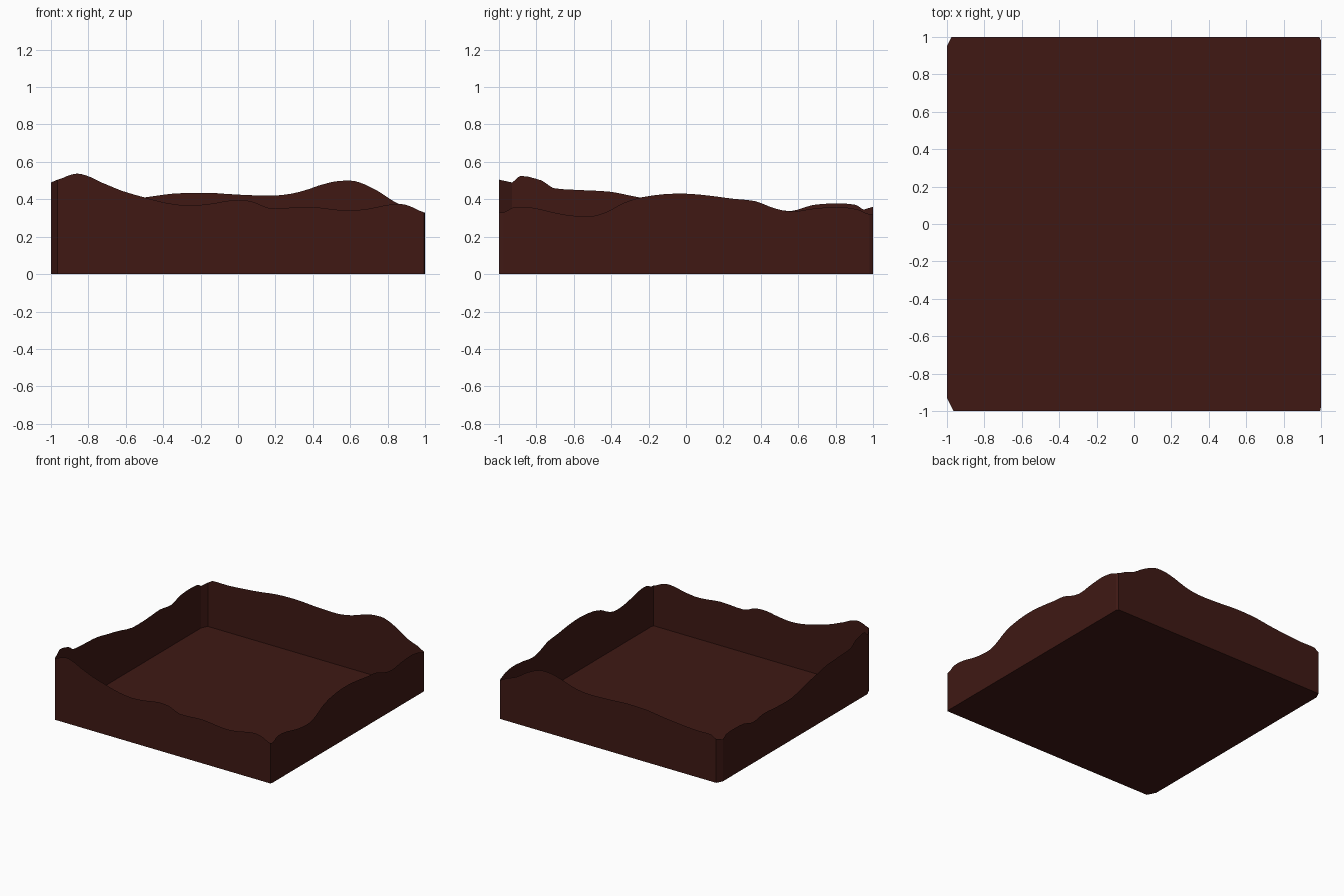
import bpy
from mathutils import Vector

if "Cube" in bpy.data.objects:
    bpy.data.objects.remove(bpy.data.objects["Cube"])

mat = bpy.data.materials.new("dark_maroon")
mat.diffuse_color = (0.05, 0.0095, 0.007, 1)
mat.use_nodes = True
mat.node_tree.nodes["Principled BSDF"].inputs["Base Color"].default_value = mat.diffuse_color


def add_mesh(name, verts, faces):
    me = bpy.data.meshes.new(name)
    me.from_pydata(verts, [], faces)
    me.materials.append(mat)
    ob = bpy.data.objects.new(name, me)
    bpy.context.collection.objects.link(ob)
    return ob


def smooth_profile(pts, steps=3):
    """Catmull-Rom curve through (distance, height) points."""
    p = [Vector(q) for q in pts]
    p = [p[0]] + p + [p[-1]]
    out = []
    for a, b, c, d in zip(p, p[1:], p[2:], p[3:]):
        for i in range(steps):
            t = i / steps
            h = 0.5 * (2 * b.y + (c.y - a.y) * t
                       + (2 * a.y - 5 * b.y + 4 * c.y - d.y) * t * t
                       + (3 * b.y - a.y - 3 * c.y + d.y) * t ** 3)
            out.append((b.x + (c.x - b.x) * t, h))
    return out + [pts[-1]]


def strip(name, path):
    """Thin upright sheet from the floor to the heights in path."""
    verts = [(x, y, 0) for x, y, z in path] + list(path)
    n = len(path)
    add_mesh(name, verts, [(i, i + 1, n + i + 1, n + i) for i in range(n - 1)])


# Wavy top edge of each wall: (position along the wall, height)
front = [(-.965, .505), (-.88, .535), (-.82, .53), (-.73, .49), (-.62, .445), (-.5, .41),
         (-.38, .38), (-.26, .367), (-.14, .377), (-.03, .395), (.07, .39), (.17, .352),
         (.38, .36), (.58, .34), (.7, .35), (.82, .373), (.9, .37), (.995, .33)]
right = [(-.975, .33), (-.92, .358), (-.82, .355), (-.7, .328), (-.6, .312), (-.5, .31),
         (-.42, .335), (-.33, .382), (-.24, .41), (-.12, .427), (0, .43), (.12, .42),
         (.25, .403), (.37, .39), (.48, .35), (.57, .335), (.68, .35), (.82, .36),
         (.92, .345), (.98, .32)]
back = [(-.975, .36), (-.93, .385), (-.8, .385), (-.65, .395), (-.5, .41), (-.35, .43),
        (-.17, .435), (0, .425), (.2, .42), (.33, .44), (.48, .487), (.58, .5),
        (.65, .49), (.75, .443), (.84, .385), (.93, .35), (.99, .32)]
left = [(-.93, .49), (-.885, .525), (-.77, .5), (-.71, .46), (-.58, .45), (-.4, .44),
        (-.25, .41), (-.15, .39), (.05, .345), (.25, .345), (.42, .355), (.56, .337),
        (.68, .37), (.82, .378), (.91, .37), (.95, .345)]

# Four walls, each walked counter-clockwise
walls = {
    "front_wall": [(t, -1, z) for t, z in smooth_profile(front)],
    "right_wall": [(1, t, z) for t, z in smooth_profile(right)],
    "back_wall": [(t, 1, z) for t, z in smooth_profile(back)][::-1],
    "left_wall": [(-1, t, z) for t, z in smooth_profile(left)][::-1],
}
for name, path in walls.items():
    strip(name, path)

# Narrow slanted panels closing the corners
paths = list(walls.values())
corners = ["front_right_corner", "back_right_corner", "back_left_corner", "front_left_corner"]
for i, name in enumerate(corners):
    strip(name, [paths[i][-1], paths[(i + 1) % 4][0]])

# Flat floor with the cut corners
outline = [(x, y, 0) for p in paths for x, y, z in (p[0], p[-1])]
add_mesh("floor", outline, [tuple(range(8))])
